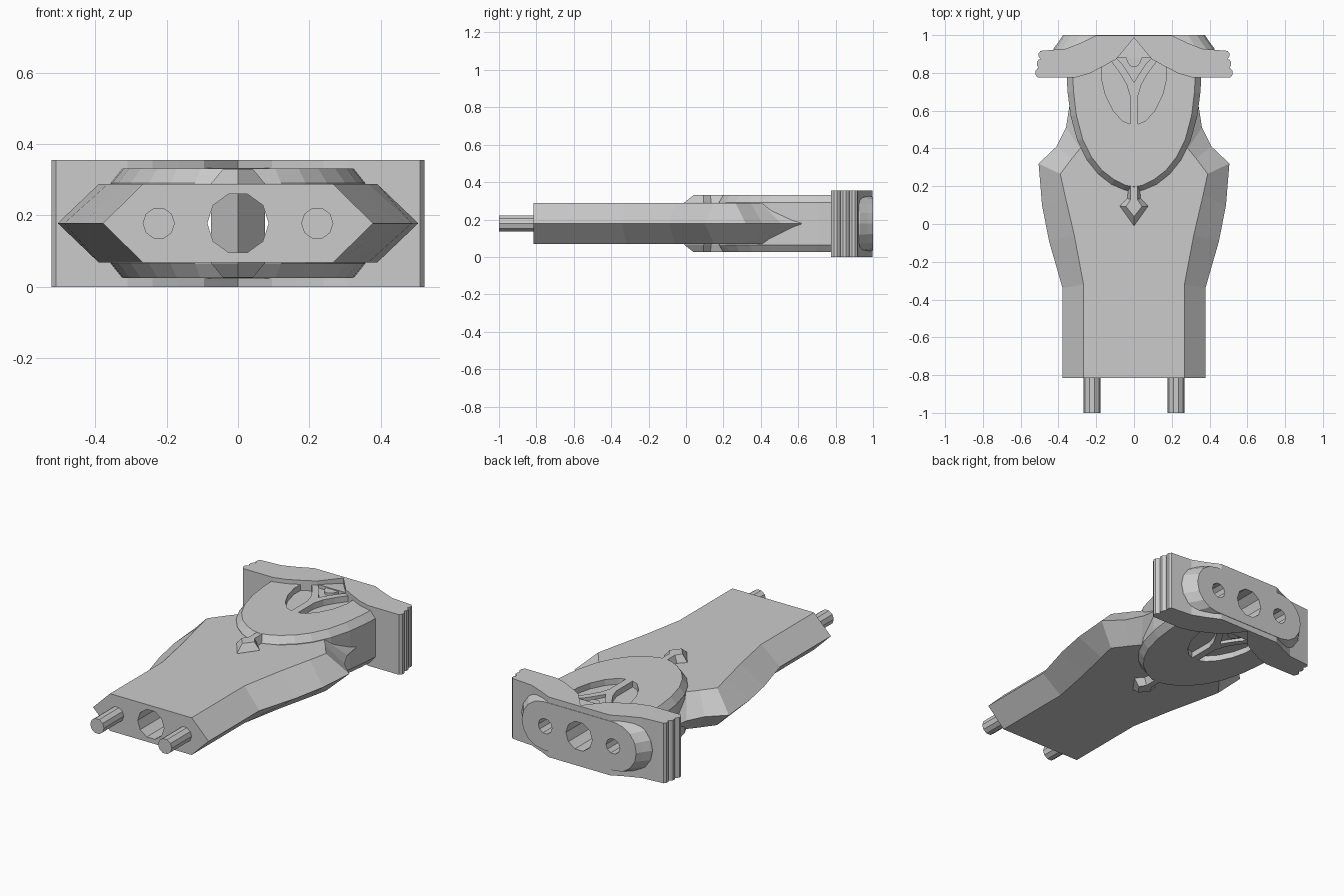
import bpy, bmesh, math

cube = bpy.data.objects.get("Cube")
if cube:
    bpy.data.objects.remove(cube, do_unlink=True)

MID = 0.178  # height of the plane of symmetry

grey = bpy.data.materials.new("plain_grey")
grey.use_nodes = True
grey.diffuse_color = (0.6, 0.6, 0.6, 1)
grey.node_tree.nodes["Principled BSDF"].inputs["Base Color"].default_value = (0.6, 0.6, 0.6, 1)


def loft(name, rings):
    """Closed solid through rings of equal point count."""
    bm = bmesh.new()
    rows = [[bm.verts.new(p) for p in ring] for ring in rings]
    n = len(rows[0])
    for a, b in zip(rows, rows[1:]):
        for i in range(n):
            j = (i + 1) % n
            bm.faces.new((a[i], a[j], b[j], b[i]))
    bm.faces.new(rows[0][::-1])
    bm.faces.new(rows[-1])
    bmesh.ops.recalc_face_normals(bm, faces=bm.faces)
    mesh = bpy.data.meshes.new(name)
    bm.to_mesh(mesh)
    bm.free()
    mesh.materials.append(grey)
    obj = bpy.data.objects.new(name, mesh)
    bpy.context.collection.objects.link(obj)
    return obj


def mirrored(half):
    """Half outline on +x completed across x = 0."""
    return half + [(-x, y) for x, y in reversed(half) if x > 0]


def slab(name, layers):
    """Outlines stacked along z, given as (outline, height above mid plane)."""
    return loft(name, [[(x, y, MID + h) for x, y in pts] for pts, h in layers])


def bevelled(name, outer, inner, wall, top):
    return slab(name, [(inner, -top), (outer, -wall), (outer, wall), (inner, top)])


def rod(name, x, radius, y0, y1, sides=10):
    angles = [math.tau * i / sides for i in range(sides)]
    return loft(name, [[(x + radius * math.cos(a), y, MID + radius * math.sin(a))
                        for a in angles] for y in (y0, y1)])


def cut(target, cutters):
    for c in cutters:
        c.hide_render = True
        mod = target.modifiers.new("cut", "BOOLEAN")
        mod.operation = "DIFFERENCE"
        mod.solver = "EXACT"
        mod.object = c
        with bpy.context.temp_override(object=target, active_object=target):
            bpy.ops.object.modifier_apply(modifier=mod.name)


# Tapered body with a ridge along each side
ridge = mirrored([(.378, -.815), (.378, -.34), (.45, -.09), (.487, .1), (.505, .32),
                  (.41, .41), (.36, .51), (.343, .62)])
flat = mirrored([(.267, -.815), (.267, -.32), (.316, -.06), (.365, .15), (.39, .265),
                 (.33, .345), (.285, .4), (.27, .43)])
body = slab("body", [(flat, -.11), (ridge, 0), (flat, .11)])

# Shield-shaped collar with bevelled rim
shield_outer = mirrored([(0, .17), (.05, .18), (.12, .21), (.19, .265), (.25, .34), (.3, .44),
                         (.335, .57), (.352, .7), (.357, .8), (.34, .9), (.2, .995)])
shield_inner = mirrored([(0, .197), (.045, .205), (.105, .235), (.17, .285), (.225, .355), (.272, .45),
                         (.305, .575), (.32, .7), (.325, .8), (.31, .9), (.19, .995)])
shield = bevelled("shield_collar", shield_outer, shield_inner, .113, .153)

# Pointed ornament under the shield tip
tip_outer = mirrored([(0, -.01), (.075, .095), (.035, .135), (.03, .2)])
tip_inner = mirrored([(0, .04), (.042, .092), (.018, .13), (.018, .21)])
bevelled("tip_ornament", tip_outer, tip_inner, .112, .152)

# Crossguard with scalloped ends
guard_half = [(0, .985), (.05, .925), (.095, .872), (.165, .833), (.24, .795), (.31, .775),
              (.51, .775)]
for yc, x in ((.8, .502), (.848, .494), (.895, .484)):
    for a in (-60, -20, 20, 60):
        guard_half.append((x + .022 * math.cos(math.radians(a)),
                           yc + .025 * math.sin(math.radians(a))))
guard_half += [(.475, .918), (.36, .928), (.28, .96), (.2, .998), (0, .998)]
guard = slab("crossguard", [(mirrored(guard_half), -MID), (mirrored(guard_half), MID)])


# Rounded mounting boss at the back
def stadium(y, half_x, half_z):
    pts = []
    for side in (1, -1):
        for i in range(9):
            a = math.radians(-90 + i * 22.5)
            pts.append((side * (half_x - half_z + half_z * math.cos(a)), y,
                        MID + side * half_z * math.sin(a)))
    return pts


boss = loft("mounting_boss", [stadium(.88, .44, .155), stadium(.93, .425, .152),
                              stadium(.97, .395, .148), stadium(1, .375, .143)])

# Front locating pins
for side, label in ((1, "left"), (-1, "right")):
    rod(label + "_pin", side * .222, .045, -1, -.8)

# Bore through the whole length and two blind sockets at the back
bore = rod("bore_cutter", 0, .086, -1.2, 1.2)
sockets = [rod("socket_cutter", s * .222, .045, .8, 1.2) for s in (1, -1)]
cut(body, [bore])
for part in (shield, guard, boss):
    cut(part, [bore] + sockets)

# Recessed slots and diamond panel on both faces of the shield
slot = [(.022, .53), (.06, .545), (.11, .6), (.15, .68), (.172, .77), (.17, .86),
        (.12, .86), (.075, .8), (.04, .74), (.022, .68)]
diamond = mirrored([(0, .75), (.03, .8), (.065, .85), (.095, .88), (.05, .935), (0, .985)])
recesses = []
for face in (1, -1):
    for s in (1, -1):
        pts = [(s * x, y) for x, y in slot]
        recesses.append(slab("slot_cutter", [(pts, face * .118), (pts, face * .3)]))
    recesses.append(slab("diamond_cutter", [(diamond, face * .135), (diamond, face * .3)]))
    # Oval stud set in the diamond panel
    oval = [(.042 * math.cos(math.tau * i / 20), .892 + .062 * math.sin(math.tau * i / 20))
            for i in range(20)]
    slab("oval_stud", [(oval, face * .125), (oval, face * .15)])
cut(shield, recesses)

for c in [bore] + sockets + recesses:
    bpy.data.objects.remove(c, do_unlink=True)
